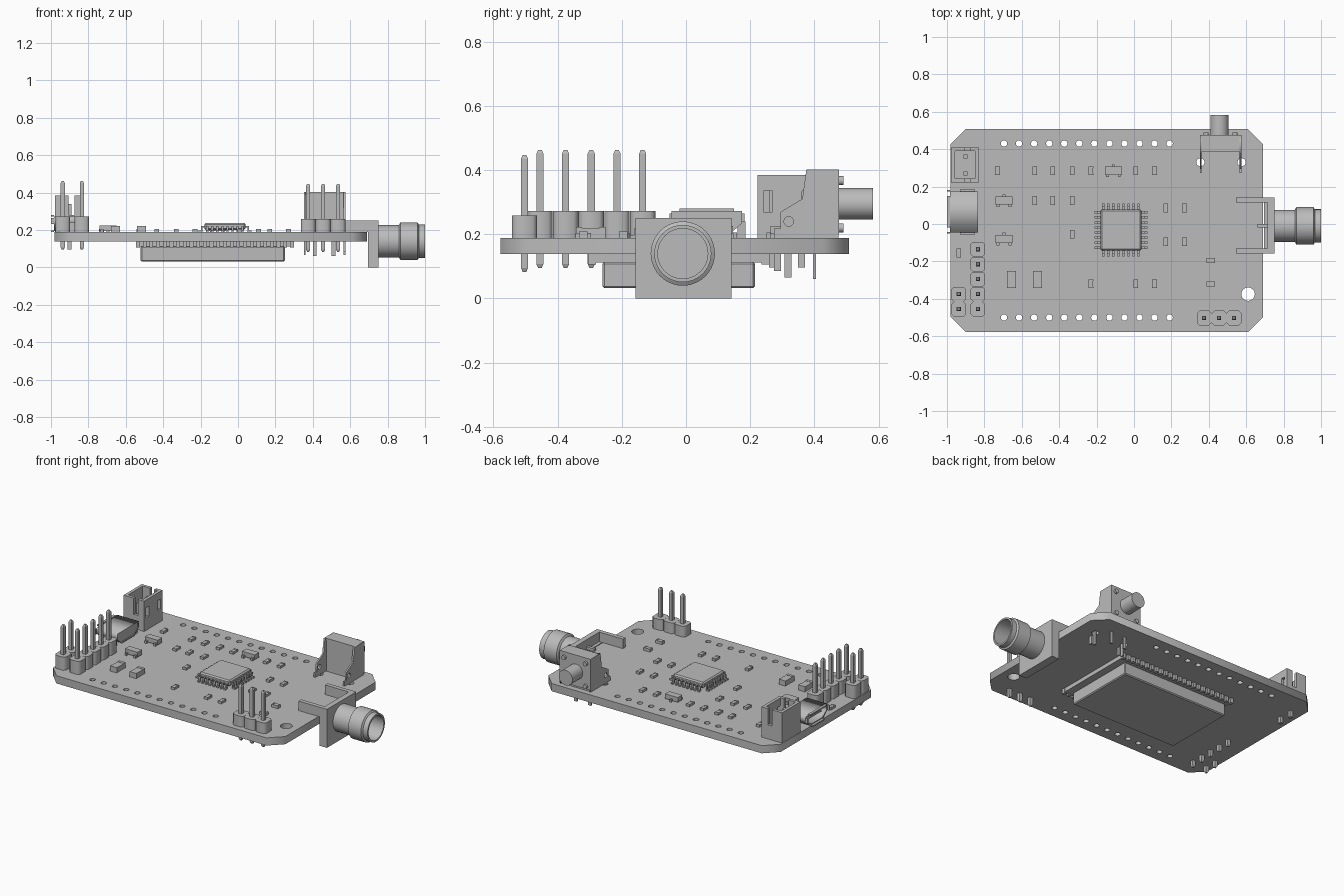
import bpy, bmesh, math
from mathutils import Matrix, Vector

cube = bpy.data.objects.get("Cube")
if cube:
    bpy.data.objects.remove(cube, do_unlink=True)

grey = bpy.data.materials.new("plain grey")
grey.use_nodes = True
COLOUR = (0.5, 0.5, 0.5, 1)
grey.diffuse_color = COLOUR
grey.node_tree.nodes["Principled BSDF"].inputs["Base Color"].default_value = COLOUR

TOP, BOTTOM = 0.188, 0.138


def finish(name, bm, smooth=False):
    bmesh.ops.remove_doubles(bm, verts=bm.verts, dist=1e-5)
    bmesh.ops.recalc_face_normals(bm, faces=bm.faces)
    mesh = bpy.data.meshes.new(name)
    bm.to_mesh(mesh)
    bm.free()
    mesh.materials.append(grey)
    ob = bpy.data.objects.new(name, mesh)
    bpy.context.collection.objects.link(ob)
    if smooth:
        bpy.ops.object.select_all(action='DESELECT')
        ob.select_set(True)
        bpy.context.view_layer.objects.active = ob
        bpy.ops.object.shade_smooth_by_angle()
    return ob


def add_box(bm, x0, x1, y0, y1, z0, z1):
    mid = Vector((x0 + x1, y0 + y1, z0 + z1)) / 2
    size = Matrix.Diagonal((x1 - x0, y1 - y0, z1 - z0, 1))
    bmesh.ops.create_cube(bm, size=1, matrix=Matrix.Translation(mid) @ size)


def boxes(name, items):
    bm = bmesh.new()
    for item in items:
        add_box(bm, *item)
    return finish(name, bm)


def prism(name, loops, lo, hi, axis='z', smooth=False):
    """Extrude filled 2D loops (inner loops become holes)."""
    curve = bpy.data.curves.new(name, 'CURVE')
    curve.dimensions, curve.fill_mode = '2D', 'BOTH'
    curve.extrude = (hi - lo) / 2
    for loop in loops:
        spline = curve.splines.new('POLY')
        spline.points.add(len(loop) - 1)
        for p, (u, v) in zip(spline.points, loop):
            p.co = (u, v, 0, 1)
        spline.use_cyclic_u = True
    temp = bpy.data.objects.new("temp", curve)
    mesh = bpy.data.meshes.new_from_object(temp)
    bm = bmesh.new()
    bm.from_mesh(mesh)
    bpy.data.objects.remove(temp)
    bpy.data.meshes.remove(mesh)
    bpy.data.curves.remove(curve)
    for v in bm.verts:
        a, b, c = v.co.x, v.co.y, v.co.z + (lo + hi) / 2
        v.co = (a, b, c) if axis == 'z' else (c, a, b)
    return finish(name, bm, smooth)


def circle(x, y, r, n=20):
    return [(x + r * math.cos(math.tau * i / n), y + r * math.sin(math.tau * i / n)) for i in range(n)]


def octagon(x0, x1, y0, y1, c):
    return [(x0 + c, y0), (x1 - c, y0), (x1, y0 + c), (x1, y1 - c),
            (x1 - c, y1), (x0 + c, y1), (x0, y1 - c), (x0, y0 + c)]


def lathe_x(name, profile, y, z):
    bm = bmesh.new()
    verts = [bm.verts.new((x, y + r, z)) for x, r in profile]
    edges = [bm.edges.new(pair) for pair in zip(verts, verts[1:])]
    bmesh.ops.spin(bm, geom=verts + edges, cent=(0, y, z), axis=(1, 0, 0),
                   angle=math.tau, steps=40)
    return finish(name, bm, True)


# Circuit board with two rows of holes, a mounting hole and switch holes
holes = [circle(-0.695 + 0.0805 * i, y, 0.017) for i in range(12) for y in (0.43, -0.5)]
holes += [circle(0.61, -0.375, 0.036), circle(0.355, 0.33, 0.022), circle(0.575, 0.33, 0.022)]
prism("circuit_board", [octagon(-0.98, 0.69, -0.578, 0.507, 0.08)] + holes, BOTTOM, TOP)

# Coaxial connector: bracket, flange and barrel
boxes("coax_bracket", [
    (0.715, 0.75, -0.158, 0.142, TOP, 0.25),
    (0.695, 0.75, -0.158, 0.142, 0, TOP),
    (0.545, 0.72, 0.115, 0.142, TOP, 0.25),
    (0.545, 0.72, -0.158, -0.131, TOP, 0.25),
    (0.66, 0.72, -0.02, 0.0, TOP, 0.205)])
lathe_x("coax_barrel", [(0.75, 0.0), (0.75, 0.086), (0.86, 0.086), (0.868, 0.1), (0.96, 0.1),
                        (0.967, 0.089), (1.0, 0.089), (1.0, 0.078), (0.87, 0.078), (0.87, 0.0)],
        -0.01, 0.14)

# Underside module: base plate with contact teeth and a main body
boxes("module_plate", [(-0.535, 0.295, -0.29, 0.245, 0.112, BOTTOM)])
body = boxes("module_body", [(-0.52, 0.25, -0.26, 0.215, 0.032, 0.114)])
bevel = body.modifiers.new("soft_edges", 'BEVEL')
bevel.width, bevel.segments = 0.006, 1
boxes("module_contacts", [
    (x, x + 0.02, y, y + 0.025, 0.106, BOTTOM)
    for x in [-0.545 + 0.0358 * i for i in range(24)] for y in (-0.305, 0.235)])

# Quad flat chip with gull-wing pins on four sides
CX, CY = -0.07, -0.032
chip = boxes("main_chip", [(CX - 0.11, CX + 0.11, CY - 0.11, CY + 0.11, 0.2, 0.238)])
bevel = chip.modifiers.new("chamfer", 'BEVEL')
bevel.width, bevel.segments = 0.008, 1
pins = []
for i in range(8):
    t = (i - 3.5) * 0.027
    for s in (-1, 1):
        for a, b, z0, z1 in ((0.1, 0.126, 0.212, 0.22), (0.12, 0.128, TOP, 0.22), (0.12, 0.142, TOP, 0.197)):
            lo, hi = sorted((s * a, s * b))
            pins.append((CX + t - 0.006, CX + t + 0.006, CY + lo, CY + hi, z0, z1))
            pins.append((CX + lo, CX + hi, CY + t - 0.006, CY + t + 0.006, z0, z1))
boxes("main_chip_pins", pins)


# Pin headers: chamfered plastic blocks with tapered square pins
def header(name, points, height, tip, bottom):
    prism(name + "_block", [octagon(x - 0.0395, x + 0.0395, y - 0.0395, y + 0.0395, 0.014)
                            for x, y in points], TOP, height)
    bm = bmesh.new()
    h, t = 0.011, 0.012
    for x, y in points:
        add_box(bm, x - h, x + h, y - h, y + h, bottom + t, tip - t)
        for z, r1, r2 in ((tip - t / 2, h, h / 2), (bottom + t / 2, h / 2, h)):
            bmesh.ops.create_cone(
                bm, cap_ends=True, segments=4, radius1=r1 * 2 ** 0.5, radius2=r2 * 2 ** 0.5, depth=t,
                matrix=Matrix.Translation((x, y, z)) @ Matrix.Rotation(math.pi / 4, 4, 'Z'))
    finish(name + "_pins", bm)


header("long_header", [(-0.835, -0.135 - 0.08 * i) for i in range(5)], 0.273, 0.463, 0.095)
header("short_header", [(-0.937, -0.375), (-0.937, -0.455)], 0.273, 0.463, 0.095)
header("front_header", [(0.375 + 0.08 * i, -0.503) for i in range(3)], 0.258, 0.447, 0.083)

# Battery socket: open box with slotted walls and two contacts
W = 0.02
socket = [(-0.978, -0.83, 0.222, 0.41, TOP, 0.21), (-0.978, -0.978 + W, 0.222, 0.41, TOP, 0.385)]
for y in (0.222, 0.41 - W):
    socket += [(-0.978, -0.905, y, y + W, TOP, 0.385), (-0.905, -0.875, y, y + W, TOP, 0.28),
               (-0.875, -0.83, y, y + W, TOP, 0.385)]
socket += [(-0.83 - W, -0.83, 0.222, 0.41, TOP, 0.27), (-0.83 - W, -0.83, 0.222, 0.41, 0.335, 0.385),
           (-0.83 - W, -0.83, 0.27, 0.362, 0.27, 0.335)]
boxes("battery_socket", socket)
boxes("battery_socket_pins", [(-0.911, -0.889, y - 0.011, y + 0.011, 0.097, 0.34) for y in (0.27, 0.36)])


# Micro port: hollow trapezoid shell, tongue, rear wall and flared lips
def port(c):
    return [(0.0 + c, 0.195 + c), (0.13 - c, 0.195 + c), (0.175 - c, 0.235), (0.175 - c, 0.272 - c),
            (-0.045 + c, 0.272 - c), (-0.045 + c, 0.235)]


prism("micro_port_shell", [port(0), port(0.009)], -0.985, -0.835, 'x')
prism("micro_port_back", [port(0.004)], -0.86, -0.838, 'x')
boxes("micro_port_details", [
    (-0.975, -0.85, 0.0, 0.13, 0.238, 0.248),
    (-1.0, -0.983, -0.02, 0.15, 0.271, 0.28),
    (-1.0, -0.983, 0.005, 0.125, 0.19, 0.198),
    (-1.0, -0.983, -0.052, -0.043, 0.232, 0.265),
    (-1.0, -0.983, 0.173, 0.182, 0.232, 0.265),
    (-0.93, -0.85, -0.055, -0.03, TOP, 0.24),
    (-0.93, -0.85, 0.16, 0.185, TOP, 0.24)])

# Side push switch: body, two metal cheeks, plunger, rivets and legs
boxes("switch_body", [(0.365, 0.565, 0.385, 0.47, TOP, 0.39)])
cheek = [(0.295, TOP), (0.475, TOP), (0.475, 0.385), (0.46, 0.402), (0.375, 0.402),
         (0.362, 0.31), (0.295, 0.27)]
for side, x in (("right", 0.352), ("left", 0.564)):
    prism(side + "_switch_cheek", [cheek, circle(0.32, 0.24, 0.015)], x, x + 0.01, 'x')
boxes("switch_frame", [(0.352, 0.574, 0.468, 0.477, 0.2, 0.402), (0.352, 0.574, 0.385, 0.477, 0.388, 0.402)])
switch_legs = [(x, x + 0.01, y - 0.011, y + 0.011, z, TOP + 0.03)
               for x in (0.352, 0.564) for y, z in ((0.318, 0.065), (0.285, 0.085))]
switch_legs += [(x - 0.01, x + 0.01, 0.395, 0.405, 0.06, TOP + 0.02) for x in (0.41, 0.51)]
boxes("switch_legs", switch_legs)


def rod_y(name, items):
    bm = bmesh.new()
    for x, z, r, y0, y1 in items:
        bmesh.ops.create_cone(
            bm, cap_ends=True, segments=32, radius1=r, radius2=r, depth=y1 - y0,
            matrix=Matrix.Translation((x, (y0 + y1) / 2, z)) @ Matrix.Rotation(math.pi / 2, 4, 'X'))
    finish(name, bm, True)


rod_y("switch_plunger", [(0.457, 0.295, 0.049, 0.47, 0.583)])
rod_y("switch_rivets", [(x, z, 0.014, 0.47, 0.49) for x in (0.385, 0.54) for z in (0.22, 0.367)])


# Small surface parts: a body between two slightly taller end caps
def chips(name, points, sx, sy, height, along_y=True):
    parts = []
    for x, y in points:
        parts.append((x - sx * 0.48, x + sx * 0.48, y - sy * 0.48, y + sy * 0.48, TOP, TOP + height - 0.002))
        for s in (-1, 1):
            cx, cy = (x, y + s * sy * 0.4) if along_y else (x + s * sx * 0.4, y)
            hx, hy = (sx / 2, sy * 0.1) if along_y else (sx * 0.1, sy / 2)
            parts.append((cx - hx, cx + hx, cy - hy, cy + hy, TOP, TOP + height))
    boxes(name, parts)


rows = {0.285: (-0.73, -0.53, -0.435, -0.33, -0.23, 0.01, 0.11), 0.125: (-0.53, -0.435, -0.33),
        0.085: (0.17, 0.27), -0.095: (0.17, 0.27), -0.055: (-0.33,), -0.32: (-0.23, 0.01, 0.11),
        -0.155: (-0.937,)}
chips("resistors", [(x, y) for y, xs in rows.items() for x in xs], 0.025, 0.047, 0.016)
chips("side_capacitors", [(0.41, -0.195), (0.41, -0.32)], 0.045, 0.027, 0.02, False)
chips("diodes", [(-0.655, -0.297), (-0.515, -0.297)], 0.048, 0.092, 0.034)

# Three-legged transistors
transistors, legs = [], []
for x, y, s in ((-0.695, 0.125, 1), (-0.695, -0.08, 1), (-0.11, 0.285, 1)):
    transistors.append((x - 0.046, x + 0.046, y - 0.022, y + 0.022, TOP + 0.006, 0.225))
    for dx, d in ((-0.032, -1), (0.032, -1), (0, 1)):
        lo, hi = sorted((y + d * 0.02, y + d * 0.034))
        legs.append((x + dx - 0.007, x + dx + 0.007, lo, hi, TOP, 0.205))
boxes("transistors", transistors)
boxes("transistor_legs", legs)
